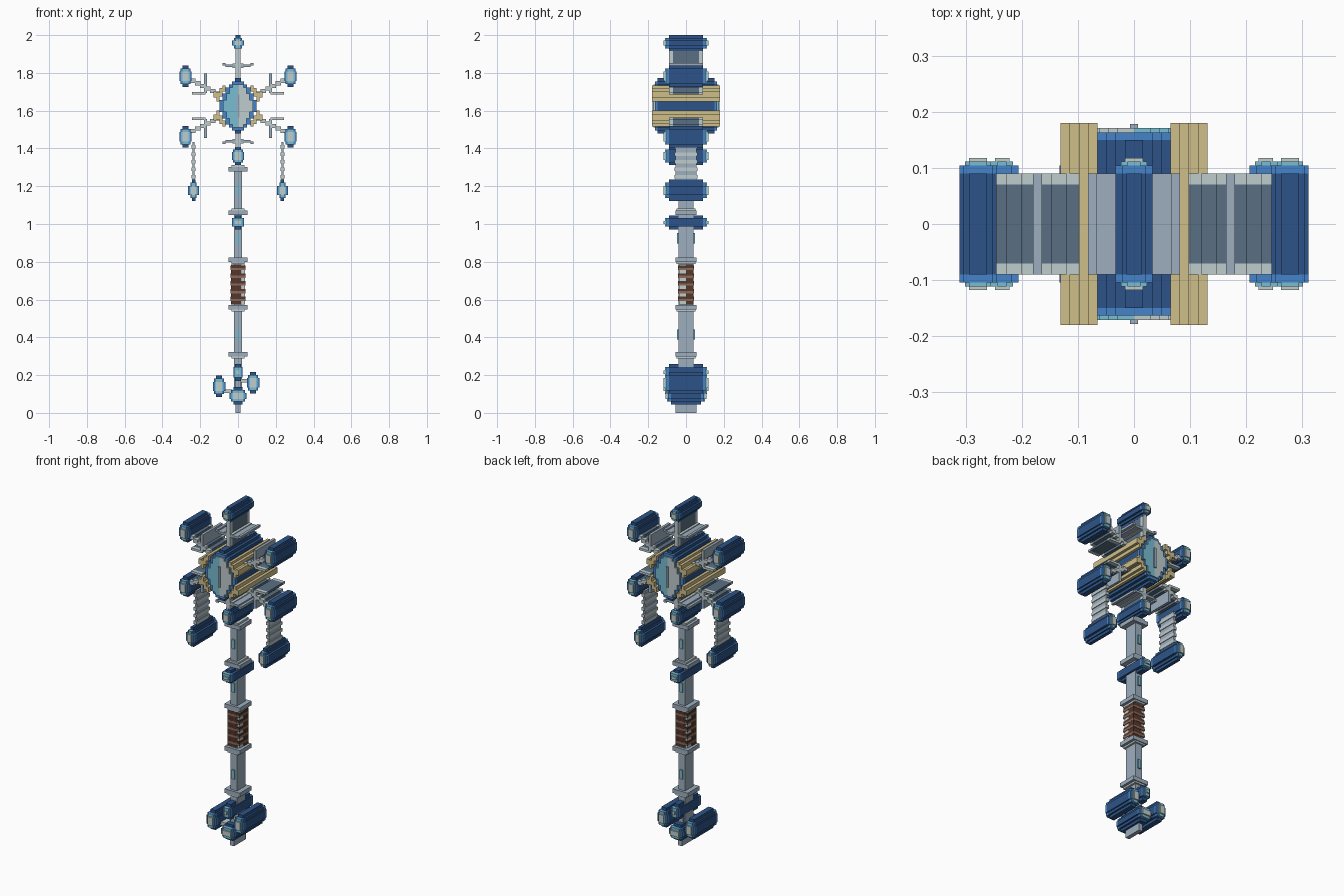
import bpy, bmesh

cube = bpy.data.objects.get("Cube")
if cube:
    bpy.data.objects.remove(cube, do_unlink=True)

U = 0.0163       # one step of the blocky outline
HEAD_Z = 1.625   # centre of the head


def material(name, hex_code):
    srgb = [int(hex_code[i:i + 2], 16) / 255 for i in (0, 2, 4)]
    lin = [c / 12.92 if c <= 0.04045 else ((c + 0.055) / 1.055) ** 2.4 for c in srgb]
    m = bpy.data.materials.new(name)
    m.use_nodes = True
    m.diffuse_color = (*lin, 1)
    m.node_tree.nodes["Principled BSDF"].inputs["Base Color"].default_value = (*lin, 1)
    return m


DARK = material("dark blue", "2C5488")
MID = material("mid blue", "4583C8")
CYAN = material("pale cyan", "78BCD2")
PALE = material("pale grey", "BFCCCE")
STEEL = material("steel", "9DAFBF")
SLATE = material("slate", "5A7084")
GOLD = material("dull gold", "CFBF8A")
BROWN = material("dark leather", "55362D")
TAN = material("tan binding", "8C6B56")


def extrude(name, outline, y0, y1, mat):
    """Extrude an x-z outline along y."""
    bm = bmesh.new()
    face = bm.faces.new([bm.verts.new((x, y0, z)) for x, z in outline])
    ext = bmesh.ops.extrude_face_region(bm, geom=[face])
    for v in ext["geom"]:
        if isinstance(v, bmesh.types.BMVert):
            v.co.y = y1
    bmesh.ops.recalc_face_normals(bm, faces=bm.faces)
    mesh = bpy.data.meshes.new(name)
    bm.to_mesh(mesh)
    bm.free()
    mesh.materials.append(mat)
    ob = bpy.data.objects.new(name, mesh)
    bpy.context.collection.objects.link(ob)
    return ob


def box(name, x, z, hx, hz, y0, y1, mat):
    return extrude(name, [(x - hx, z - hz), (x + hx, z - hz),
                          (x + hx, z + hz), (x - hx, z + hz)], y0, y1, mat)


def stepped(x, z, rows, left=1, right=1, step=U):
    """Staircase outline; rows are half widths in steps from bottom to top."""
    z0 = z - len(rows) * step / 2
    a, b = [], []
    for i, r in enumerate(rows):
        for k in (i, i + 1):
            b.append((x + r * U * right, z0 + k * step))
            a.append((x - r * U * left, z0 + k * step))
    pts = b + a[::-1]
    out = []
    for p in pts:
        if not out or (abs(p[0] - out[-1][0]) + abs(p[1] - out[-1][1])) > 1e-6:
            out.append(p)
    return out


def gem(name, x, z, rows, step=U, depth=0.09):
    """Long blue core with stepped facets on both ends."""
    extrude(name + "_core", stepped(x, z, rows, step=step), -depth, depth, DARK)
    layers = [("rim", rows[1:-1], 0, 0.014, MID),
              ("facet", rows[1:-1], 0.6, 0.021, CYAN),
              ("tip", rows[2:-2], 1.0, 0.028, PALE)]
    for part, rr, inset, grow, mat in layers:
        line = stepped(x, z, [max(r - inset, 0.5) for r in rr], step=step)
        for s, end in ((-1, "front"), (1, "back")):
            extrude(f"{name}_{part}_{end}", line, s * depth, s * (depth + grow), mat)


def bar(name, x, z, hx, hz):
    """Slate bar with pale ends front and back."""
    box(name, x, z, hx, hz, -0.07, 0.07, SLATE)
    box(name + "_front", x, z, hx, hz, -0.09, -0.07, PALE)
    box(name + "_back", x, z, hx, hz, 0.07, 0.09, PALE)


SMALL = [1, 1.6, 2, 2, 2, 1.6, 1]
SHORT = [1, 2, 2, 2, 1]

# Shaft, foot and collars
box("shaft", 0, 0.70, 0.022, 0.60, -0.04, 0.04, STEEL)
box("foot", 0, 0.04, 0.012, 0.04, -0.055, 0.055, STEEL)
box("foot_stem", 0, 0.14, 0.014, 0.06, -0.05, 0.05, STEEL)
for i, z in enumerate((0.31, 0.56, 0.81, 1.06, 1.29)):
    box(f"collar_{i}", 0, z, 0.05, 0.012, -0.055, 0.055, STEEL)
    box(f"collar_lip_{i}", 0, z + (0.01 if i > 2 else -0.01), 0.034, 0.012, -0.05, 0.05, PALE)
for i, z in enumerate((0.415, 0.925, 1.18)):
    box(f"shaft_inlay_{i}", 0, z, 0.009, 0.027, -0.047, 0.047, CYAN)

# Leather grip with a pale seam on one side of each face
box("grip_core", 0, 0.68, 0.036, 0.105, -0.036, 0.036, PALE)
for s, end in ((1, "front"), (-1, "back")):
    box("grip_" + end, -0.0105 * s, 0.68, 0.0275, 0.105, 0, -0.041 * s, BROWN)
for i in range(5):
    z = 0.598 + i * 0.041
    box(f"grip_band_{i}", 0, z, 0.039, 0.006, -0.043, 0.043, TAN)
    box(f"grip_wrap_{i}", 0, z + 0.012, 0.0385, 0.006, -0.042, 0.042, BROWN)

# Gems along the shaft and around the foot
gem("lower_shaft_gem", 0, 1.008, SHORT, 0.015)
gem("upper_shaft_gem", 0, 1.36, SMALL, 0.0135)
gem("foot_gem", 0, 0.09, [1.5, 2.2, 2.7, 2.7, 2.2, 1.5], 0.0155, 0.08)
gem("stem_gem", 0, 0.215, [1, 1.5, 1.5, 1.5, 1], 0.018)
gem("right_foot_gem", -0.1, 0.14, SMALL)
gem("left_foot_gem", 0.08, 0.16, SMALL)
box("right_foot_link", -0.052, 0.115, 0.022, 0.01, -0.06, 0.06, PALE)
box("left_foot_link", 0.036, 0.17, 0.022, 0.01, -0.06, 0.06, PALE)

# Central diamond: cyan on one half, pale grey on the other
upper = [6, 6, 5, 5, 4, 4, 3, 2, 1]
diamond = upper[::-1] + upper
inner = [max(r - 1.2, 0.5) for r in diamond[2:-2]]
center = [max(r - 2.6, 0.4) for r in diamond[4:-4]]
extrude("diamond_core", stepped(0, HEAD_Z, diamond), -0.15, 0.15, DARK)
for s, end in ((-1, "front"), (1, "back")):
    cyan, pale = ((1, 0), (0, 1)) if s < 0 else ((0, 1), (1, 0))
    extrude("diamond_rim_" + end, stepped(0, HEAD_Z, diamond[1:-1]), s * 0.15, s * 0.163, MID)
    extrude("diamond_cyan_" + end, stepped(0, HEAD_Z, inner, *cyan), s * 0.163, s * 0.171, CYAN)
    extrude("diamond_pale_" + end, stepped(0, HEAD_Z, inner, *pale), s * 0.163, s * 0.171, PALE)
    box("diamond_ridge_" + end, 0, HEAD_Z, 0.007, 0.06, s * 0.171, s * 0.178, STEEL)

# Gold frame on both sides of the diamond: x, height from centre, half height
GOLD_STEPS = [(0.0735, 0.092, 0.016), (0.0895, 0.073, 0.022),
              (0.1060, 0.048, 0.024), (0.1225, 0.060, 0.016)]
for sx, side in ((1, "left"), (-1, "right")):
    for sz, level in ((1, "upper"), (-1, "lower")):
        tag = f"{side}_{level}"
        for i, (x, dz, hz) in enumerate(GOLD_STEPS):
            box(f"gold_frame_{tag}_{i}", sx * x, HEAD_Z + sz * dz, 0.0082, hz,
                -0.18, 0.18, GOLD)
        # Stair-stepped arm with two side branches
        for i in range(6):
            bar(f"arm_{tag}_{i}", sx * (0.108 + 0.0265 * i),
                HEAD_Z + sz * (0.066 + 0.0135 * i), 0.0145, 0.011)
        box(f"arm_branch_{tag}", sx * 0.172, HEAD_Z + sz * 0.135, 0.008, 0.036,
            -0.09, 0.09, STEEL)
        bar(f"arm_twig_{tag}", sx * 0.207, HEAD_Z + sz * 0.068, 0.036, 0.0065)
        bar(f"arm_twig_root_{tag}", sx * 0.172, HEAD_Z + sz * 0.082, 0.008, 0.014)
        z = 1.782 if sz > 0 else 1.462
        gem(f"arm_gem_{tag}", sx * 0.278, z, SMALL)

    # Hanging chain and pendant
    x = sx * 0.235
    box(f"chain_{side}", x, 1.335, 0.006, 0.10, -0.055, 0.055, STEEL)
    for i in range(5):
        box(f"chain_link_{side}_{i}", x, 1.25 + i * 0.04, 0.010, 0.009, -0.062, 0.062, PALE)
    gem(f"pendant_{side}", x, 1.178, [0.6, 1, 1.8, 1.8, 1.8, 1, 0.6])

# Vertical arms above and below the diamond
bar("top_arm", 0, 1.85, 0.0125, 0.085)
bar("bottom_arm", 0, 1.445, 0.0125, 0.05)
for name, z, s in (("top", 1.838, 1), ("bottom", 1.438, -1)):
    box(name + "_crossbar", 0, z, 0.066, 0.0065, -0.09, 0.09, STEEL)
    box(name + "_crossbar_hub", 0, z, 0.028, 0.011, -0.088, 0.088, PALE)
    for sx in (-1, 1):
        box(f"{name}_crossbar_tip_{'left' if sx > 0 else 'right'}", sx * 0.074,
            z + s * 0.008, 0.008, 0.007, -0.09, 0.09, STEEL)
gem("top_gem", 0, 1.958, [0.8, 1.3, 2, 2, 1.3, 0.8], 0.014)
